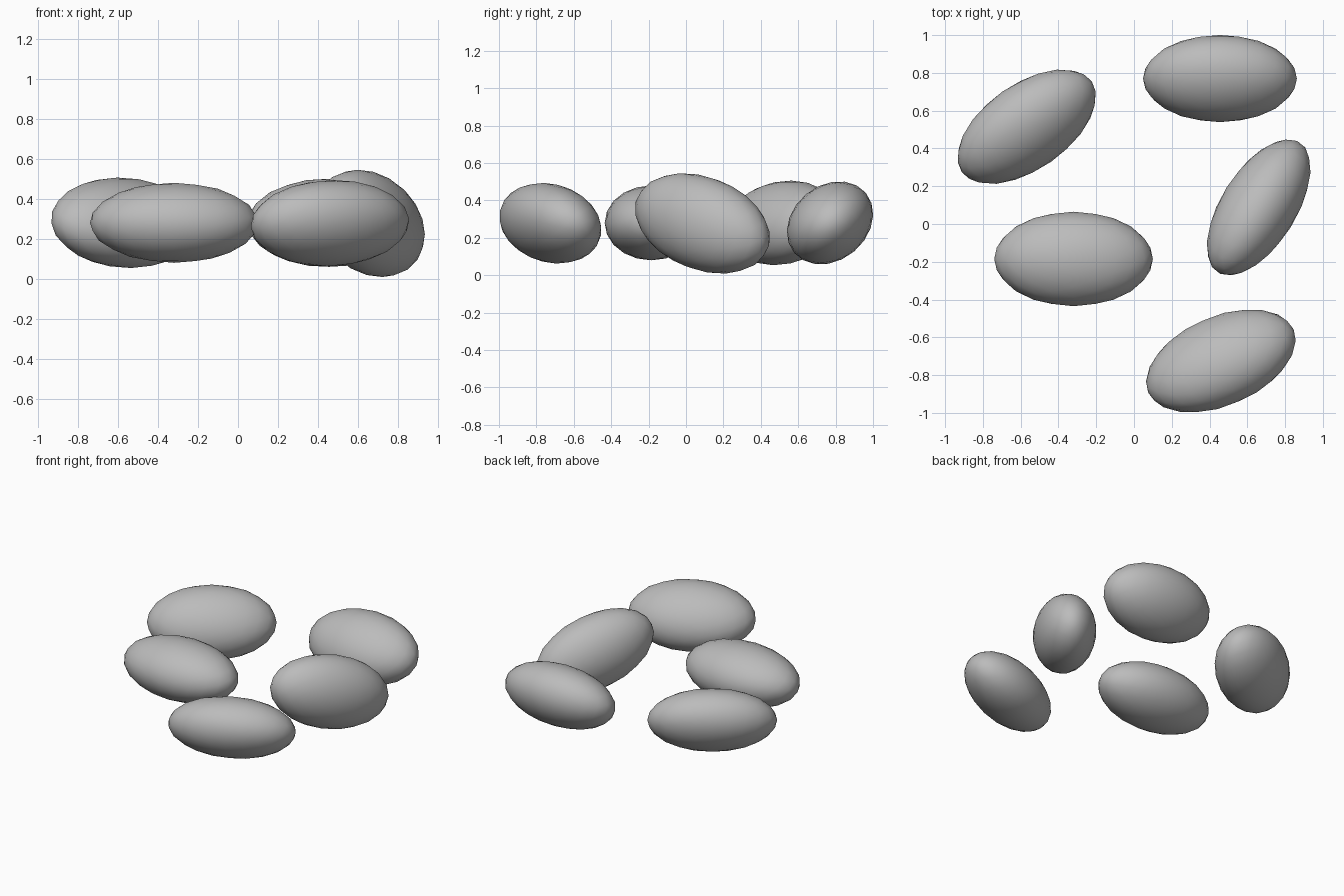
import bpy
import bmesh
from math import radians
from mathutils import Matrix, Vector, Euler

cube = bpy.data.objects.get("Cube")
if cube:
    bpy.data.objects.remove(cube, do_unlink=True)

# Single grey material
grey = bpy.data.materials.new("plain grey")
grey.use_nodes = True
colour = (0.5, 0.5, 0.5, 1)
grey.diffuse_color = colour
grey.node_tree.nodes["Principled BSDF"].inputs["Base Color"].default_value = colour

HALF_SIZE = Vector((0.42, 0.25, 0.20))


def add_seed(name, centre, roll, pitch, yaw, length=1.0):
    """Flattened oval with its long axis on x, rolled, pitched, then yawed."""
    bm = bmesh.new()
    bmesh.ops.create_icosphere(bm, subdivisions=3, radius=1)
    turn = Euler((radians(roll), radians(pitch), radians(yaw))).to_matrix().to_4x4()
    size = Matrix.Diagonal((HALF_SIZE.x * length, HALF_SIZE.y, HALF_SIZE.z, 1))
    pole_to_x = Matrix.Rotation(radians(90), 4, "Y")
    bm.transform(turn @ size @ pole_to_x)
    for face in bm.faces:
        face.smooth = True
    mesh = bpy.data.meshes.new(name)
    bm.to_mesh(mesh)
    bm.free()
    mesh.materials.append(grey)
    seed = bpy.data.objects.new(name, mesh)
    seed.location = centre
    bpy.context.collection.objects.link(seed)


# Five loose seeds: name, centre, roll, pitch, yaw
add_seed("back_seed", (0.455, 0.77, 0.28), 40, 0, 0, length=0.97)
add_seed("back_right_seed", (-0.568, 0.515, 0.28), 45, 0, 35)
add_seed("middle_seed", (-0.32, -0.185, 0.28), 0, 0, 0)
add_seed("tilted_left_seed", (0.66, 0.088, 0.277), 92, 17, 58)
add_seed("front_seed", (0.46, -0.725, 0.278), -33, 0, 23.5)
